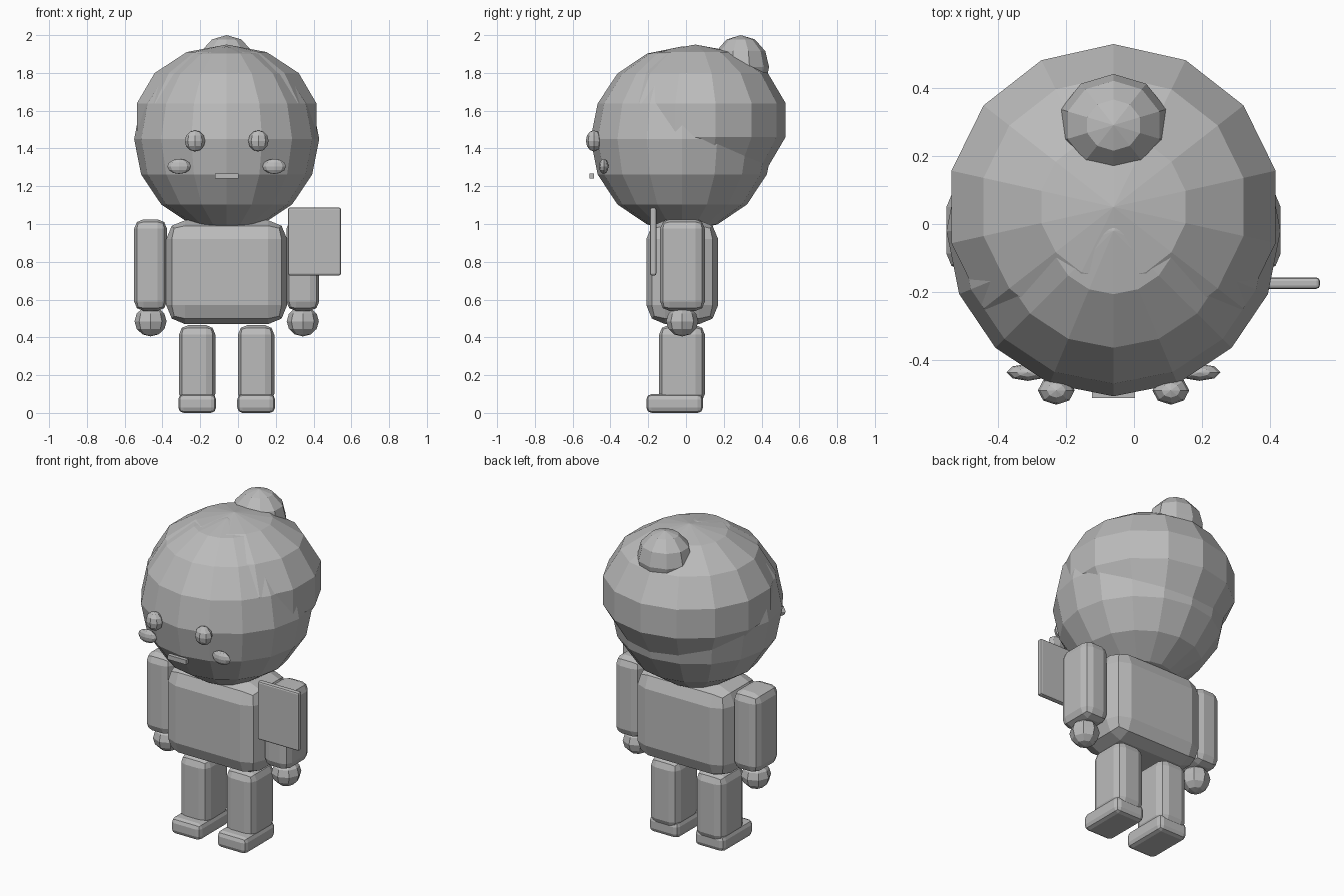
import bpy
import bmesh
from mathutils import Matrix, Vector

cube = bpy.data.objects.get("Cube")
if cube:
    bpy.data.objects.remove(cube, do_unlink=True)

MID = -0.06  # x of the body's plane of symmetry

grey = bpy.data.materials.new("plain grey")
grey.use_nodes = True
grey.diffuse_color = (0.5, 0.5, 0.5, 1)
grey.node_tree.nodes["Principled BSDF"].inputs["Base Color"].default_value = (0.5, 0.5, 0.5, 1)


def finish(name, bm):
    bmesh.ops.recalc_face_normals(bm, faces=bm.faces)
    mesh = bpy.data.meshes.new(name)
    bm.to_mesh(mesh)
    bm.free()
    mesh.materials.append(grey)
    bpy.context.collection.objects.link(bpy.data.objects.new(name, mesh))


def ball(name, centre, radii, segments, rings):
    """Faceted ellipsoid."""
    bm = bmesh.new()
    bmesh.ops.create_uvsphere(
        bm, u_segments=segments, v_segments=rings, radius=1,
        matrix=Matrix.Translation(centre) @ Matrix.Diagonal((*radii, 1)))
    finish(name, bm)


def block(name, low, high, bevel=0, steps=2):
    """Box between two corners with rounded edges."""
    low, high = Vector(low), Vector(high)
    bm = bmesh.new()
    bmesh.ops.create_cube(
        bm, size=1,
        matrix=Matrix.Translation((low + high) / 2) @ Matrix.Diagonal((*(high - low), 1)))
    if bevel:
        bmesh.ops.bevel(bm, geom=bm.edges[:], offset=bevel, segments=steps,
                        profile=0.5, affect='EDGES', clamp_overlap=True)
    finish(name, bm)


# Head, hair and bun
ball("head", (MID, -0.02, 1.45), (0.49, 0.485, 0.49), 16, 8)
ball("hair", (MID, 0.05, 1.55), (0.5, 0.49, 0.4), 14, 7)
ball("hair_bun", (MID, 0.29, 1.83), (0.163, 0.15, 0.17), 10, 6)
block("mouth", (MID - 0.063, -0.51, 1.24), (MID + 0.063, -0.487, 1.268))

# Torso
block("torso", (MID - 0.32, -0.21, 0.47), (MID + 0.32, 0.17, 1.02), 0.1)

# Paired parts
for side, s in (("left", 1), ("right", -1)):
    ball(side + "_eye", (MID + s * 0.168, -0.488, 1.44), (0.054, 0.042, 0.056), 8, 6)
    ball(side + "_cheek", (MID + s * 0.252, -0.435, 1.305), (0.062, 0.025, 0.04), 8, 6)

    arm = MID + s * 0.403
    block(side + "_arm", (arm - 0.087, -0.137, 0.54), (arm + 0.087, 0.1, 1.025), 0.05)
    ball(side + "_hand", (arm, -0.02, 0.485), (0.085, 0.085, 0.08), 8, 6)

    leg = MID + s * 0.156
    block(side + "_leg", (leg - 0.096, -0.142, 0.05), (leg + 0.096, 0.1, 0.465), 0.05)
    block(side + "_foot", (leg - 0.1, -0.21, 0), (leg + 0.1, 0.09, 0.1), 0.028)

# Flat board held at the left arm
block("board", (0.265, -0.19, 0.728), (0.545, -0.157, 1.087), 0.01)
